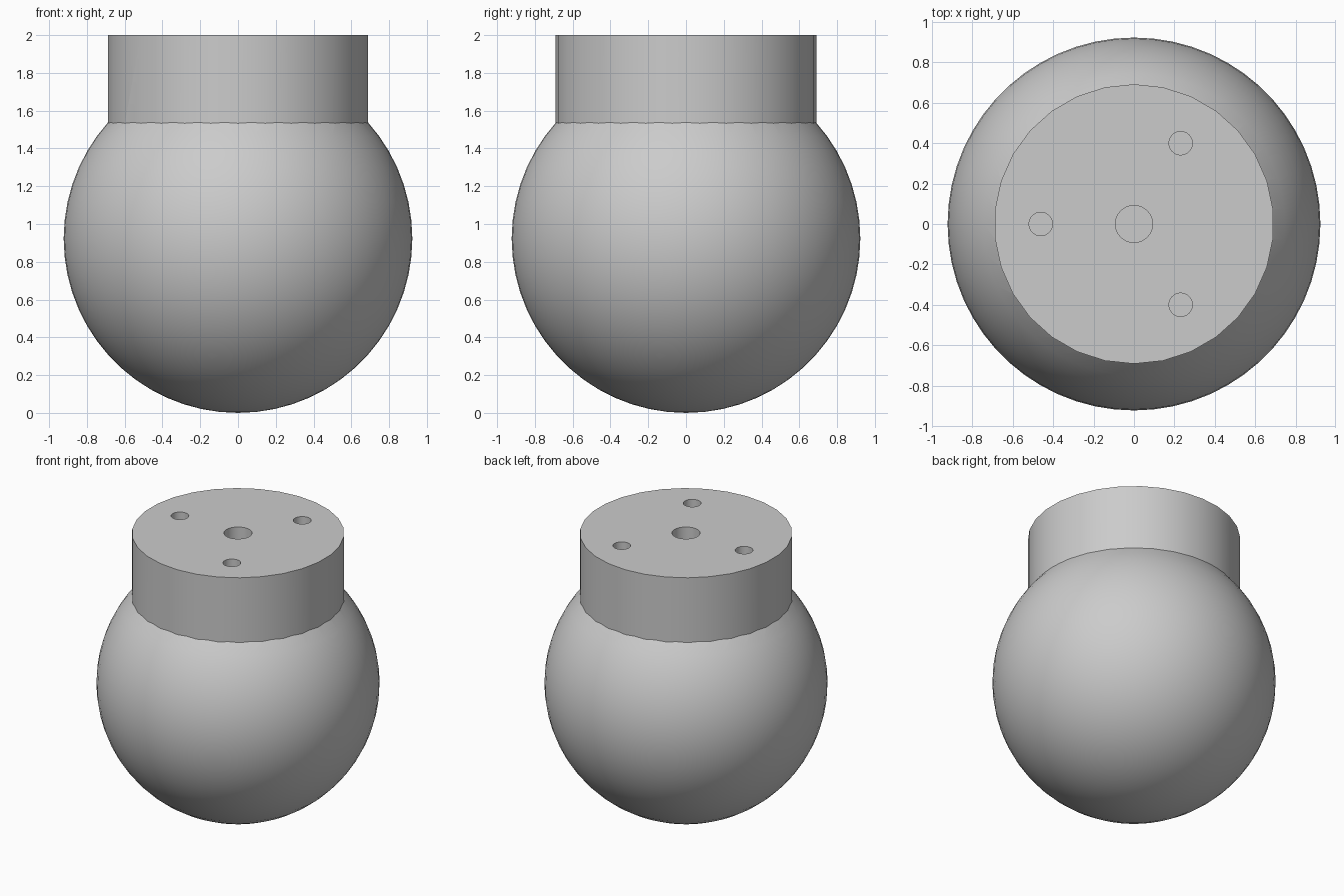
import bpy
from math import cos, sin, radians

default = bpy.data.objects.get("Cube")
if default:
    bpy.data.objects.remove(default, do_unlink=True)

BALL_R, NECK_R, TOP = 0.923, 0.692, 2.0
HOLE_DEPTH = 0.46

grey = bpy.data.materials.new("plain grey")
grey.use_nodes = True
grey.diffuse_color = (0.6, 0.6, 0.6, 1)
grey.node_tree.nodes["Principled BSDF"].inputs["Base Color"].default_value = (0.6, 0.6, 0.6, 1)


def cylinder(name, radius, bottom, top, x=0, y=0, sides=30):
    bpy.ops.mesh.primitive_cylinder_add(vertices=sides, radius=radius, depth=top - bottom,
                                        location=(x, y, (bottom + top) / 2))
    obj = bpy.context.object
    obj.name = name
    obj.data.materials.append(grey)
    return obj


def combine(target, other, operation):
    mod = target.modifiers.new(operation.lower(), "BOOLEAN")
    mod.operation, mod.object, mod.solver = operation, other, "EXACT"
    bpy.ops.object.select_all(action="DESELECT")
    target.select_set(True)
    bpy.context.view_layer.objects.active = target
    bpy.ops.object.modifier_apply(modifier=mod.name)
    bpy.data.objects.remove(other, do_unlink=True)


# Round ball
bpy.ops.mesh.primitive_uv_sphere_add(segments=60, ring_count=30, radius=BALL_R,
                                     location=(0, 0, BALL_R))
body = bpy.context.object
body.name = "ball_with_neck"
body.data.materials.append(grey)

# Flat-topped neck rising out of the ball
combine(body, cylinder("neck", NECK_R, 1.2, TOP), "UNION")

# Central hole and three screw holes around it
holes = [(0.092, 0, 0)]
holes += [(0.058, 0.462 * cos(radians(a)), 0.462 * sin(radians(a))) for a in (60, 180, 300)]
for radius, x, y in holes:
    combine(body, cylinder("hole", radius, TOP - HOLE_DEPTH, TOP + 0.1, x, y), "DIFFERENCE")

# Smooth curves with crisp rims
body.select_set(True)
bpy.context.view_layer.objects.active = body
bpy.ops.object.shade_smooth_by_angle(angle=radians(30))
